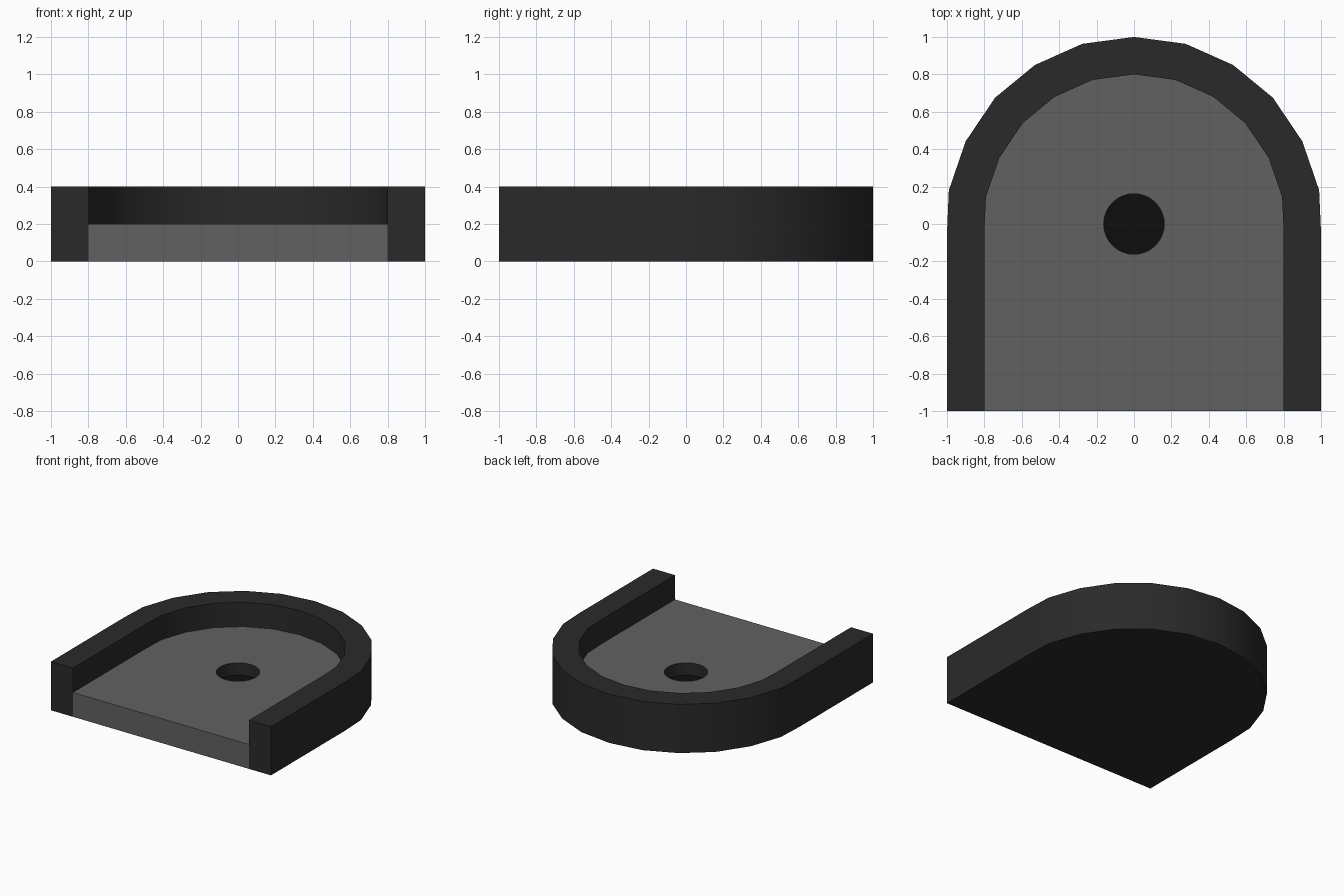
import bpy, bmesh, math

if "Cube" in bpy.data.objects:
    bpy.data.objects.remove(bpy.data.objects["Cube"])


def material(name, v):
    m = bpy.data.materials.new(name)
    m.diffuse_color = (v, v, v, 1)
    m.use_nodes = True
    m.node_tree.nodes["Principled BSDF"].inputs["Base Color"].default_value = m.diffuse_color
    return m


dark = material("dark_rubber", 0.023)
grey = material("grey_floor", 0.12)
black = material("black_well", 0.004)


def finish(bm, name, mats):
    bmesh.ops.recalc_face_normals(bm, faces=bm.faces)
    me = bpy.data.meshes.new(name)
    bm.to_mesh(me)
    bm.free()
    for m in mats:
        me.materials.append(m)
    ob = bpy.data.objects.new(name, me)
    bpy.context.collection.objects.link(ob)
    bpy.ops.object.select_all(action='DESELECT')
    ob.select_set(True)
    bpy.context.view_layer.objects.active = ob
    bpy.ops.object.shade_smooth_by_angle(angle=math.radians(30))
    return ob


# Arched outline: straight sides, open front, faceted round back
half = [(1, -1), (1, -0.05), (0.99, 0.18), (0.9, 0.442), (0.743, 0.675),
        (0.53, 0.85), (0.277, 0.963)]
outer = half + [(0, 1)] + [(-x, y) for x, y in reversed(half)]
inner = [(0.8 * x, -1 if y == -1 else 0.8 * y) for x, y in outer]

# Raised rim: horseshoe strip extruded upward
bm = bmesh.new()
vo = [bm.verts.new((x, y, 0)) for x, y in outer]
vi = [bm.verts.new((x, y, 0)) for x, y in inner]
for i in range(len(vo) - 1):
    bm.faces.new((vo[i], vo[i + 1], vi[i + 1], vi[i]))
ext = bmesh.ops.extrude_face_region(bm, geom=bm.faces[:], use_keep_orig=True)
for v in ext["geom"]:
    if isinstance(v, bmesh.types.BMVert):
        v.co.z = 0.4
finish(bm, "rim", [dark])


# Floor slab with a round blind well
def ring(bm, pts, z):
    return [bm.verts.new((x, y, z)) for x, y in pts]


def bridge(bm, a, b, mat):
    for i in range(len(a)):
        j = (i + 1) % len(a)
        bm.faces.new((a[i], a[j], b[j], b[i])).material_index = mat


circle = [(0.162 * math.cos(2 * math.pi * i / 32),
           0.162 * math.sin(2 * math.pi * i / 32)) for i in range(32)]
bm = bmesh.new()
top, hole = ring(bm, inner, 0.2), ring(bm, circle, 0.2)
edges = [bm.edges.new((r[i - 1], r[i])) for r in (top, hole) for i in range(len(r))]
bmesh.ops.triangle_fill(bm, edges=edges, use_beauty=True, normal=(0, 0, 1))
base, well = ring(bm, inner, 0), ring(bm, circle, 0.1)
bridge(bm, top, base, 0)
bridge(bm, hole, well, 1)
bm.faces.new(base).material_index = 1
bm.faces.new(well).material_index = 2
finish(bm, "floor", [grey, dark, black])
